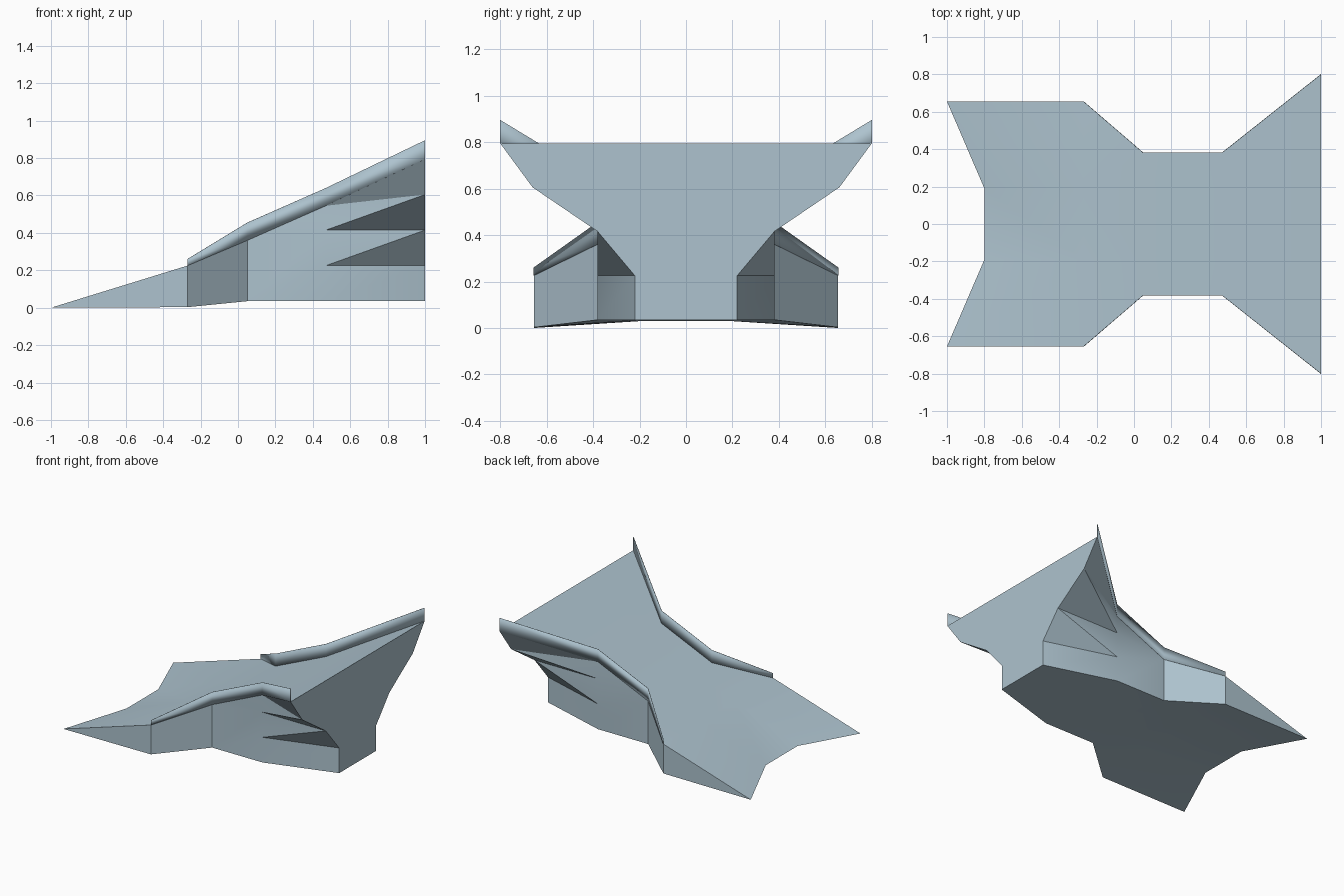
import bpy, bmesh, math

if "Cube" in bpy.data.objects:
    bpy.data.objects.remove(bpy.data.objects["Cube"])

hull_blue = bpy.data.materials.new("pale_steel_blue")
hull_blue.diffuse_color = (0.42, 0.545, 0.62, 1)
hull_blue.use_nodes = True
hull_blue.node_tree.nodes["Principled BSDF"].inputs["Base Color"].default_value = hull_blue.diffuse_color


def build(name, faces):
    """Make an object from faces given as lists of points."""
    bm = bmesh.new()
    for f in faces:
        bm.faces.new([bm.verts.new(p) for p in f])
    bmesh.ops.remove_doubles(bm, verts=bm.verts, dist=0.0005)
    bmesh.ops.recalc_face_normals(bm, faces=bm.faces)
    mesh = bpy.data.meshes.new(name)
    bm.to_mesh(mesh)
    bm.free()
    mesh.materials.append(hull_blue)
    ob = bpy.data.objects.new(name, mesh)
    bpy.context.collection.objects.link(ob)
    bpy.ops.object.select_all(action='DESELECT')
    ob.select_set(True)
    bpy.context.view_layer.objects.active = ob
    bpy.ops.object.shade_smooth_by_angle(angle=math.radians(30))
    return ob


def flip(faces):
    return [[(x, -y, z) for x, y, z in reversed(f)] for f in faces]


# Half-hull stations: x, half width, floor z, deck z, rail top z
xs = [-0.27, 0.05, 0.47, 1.0]
width = [0.655, 0.38, 0.38, 0.80]
deck_z = [0.225, 0.36, 0.545, 0.795]
rail_z = [0.26, 0.455, 0.64, 0.895]
floor_z = [0.003, 0.035, 0.035, 0.035]
core_y = [0.19, 0.19, 0.19, 0.22]
core_z = [0.03, 0.035, 0.035, 0.035]
deck = list(zip(xs, width, deck_z))
rail = list(zip(xs, width, rail_z))
floor = list(zip(xs, width[:3] + [0.22], floor_z))
core = list(zip(xs, core_y, core_z))
mid_deck = list(zip(xs, core_y, deck_z))
tip, notch = (-1.0, 0.655, 0.0), (-0.8, 0.19, 0.03)


def across(a, b):
    """Strip from one side of the centre plane to the other."""
    return [a, b, (b[0], -b[1], b[2]), (a[0], -a[1], a[2])]


# Pointed nose prong, with its deck, side and floor
half = [[tip, notch, mid_deck[0]], [tip, mid_deck[0], deck[0]],
        [tip, deck[0], floor[0]],
        [tip, floor[0], core[0]], [tip, core[0], notch]]
# Deck and floor behind the prong
for i in range(3):
    half.append([mid_deck[i], mid_deck[i + 1], deck[i + 1], deck[i]])
    outer = [core[i], floor[i], floor[i + 1]]
    half.append(outer if i == 2 else outer + [core[i + 1]])
# Side walls up to the waist
half.append([floor[0], deck[0], deck[1], floor[1]])
waist = [deck[2], (0.47, 0.38, 0.415), (0.47, 0.38, 0.225), floor[2]]
half.append([floor[1], deck[1]] + waist)
# Stepped flare under the stern
stern = [deck[3], (1, 0.66, 0.605), (1, 0.38, 0.415), (1, 0.22, 0.225), floor[3]]
for i in range(3):
    half.append([waist[i], stern[i], stern[i + 1]])
    if i < 2:
        half.append([waist[i], stern[i + 1], waist[i + 1]])
half.append([waist[2], stern[3], stern[4], waist[3]])

# Centre strips: nose, deck and floor
centre = [across(notch, mid_deck[0]), across(notch, core[0])]
for i in range(3):
    centre.append(across(mid_deck[i], mid_deck[i + 1]))
    centre.append(across(core[i], core[i + 1]))
# Flat stern panel
stern_face = [mid_deck[3]] + stern
centre.append(stern_face + [(x, -y, z) for x, y, z in reversed(stern_face)])
build("hull", half + flip(half) + centre)

# Thin raised rails along both deck edges
side = [[deck[i], deck[i + 1], rail[i + 1], rail[i]] for i in range(3)]
for name, faces in (("left_rail", side), ("right_rail", flip(side))):
    ob = build(name, faces)
    mod = ob.modifiers.new("thin_plate", 'SOLIDIFY')
    mod.thickness = 0.003
    mod.offset = 0
